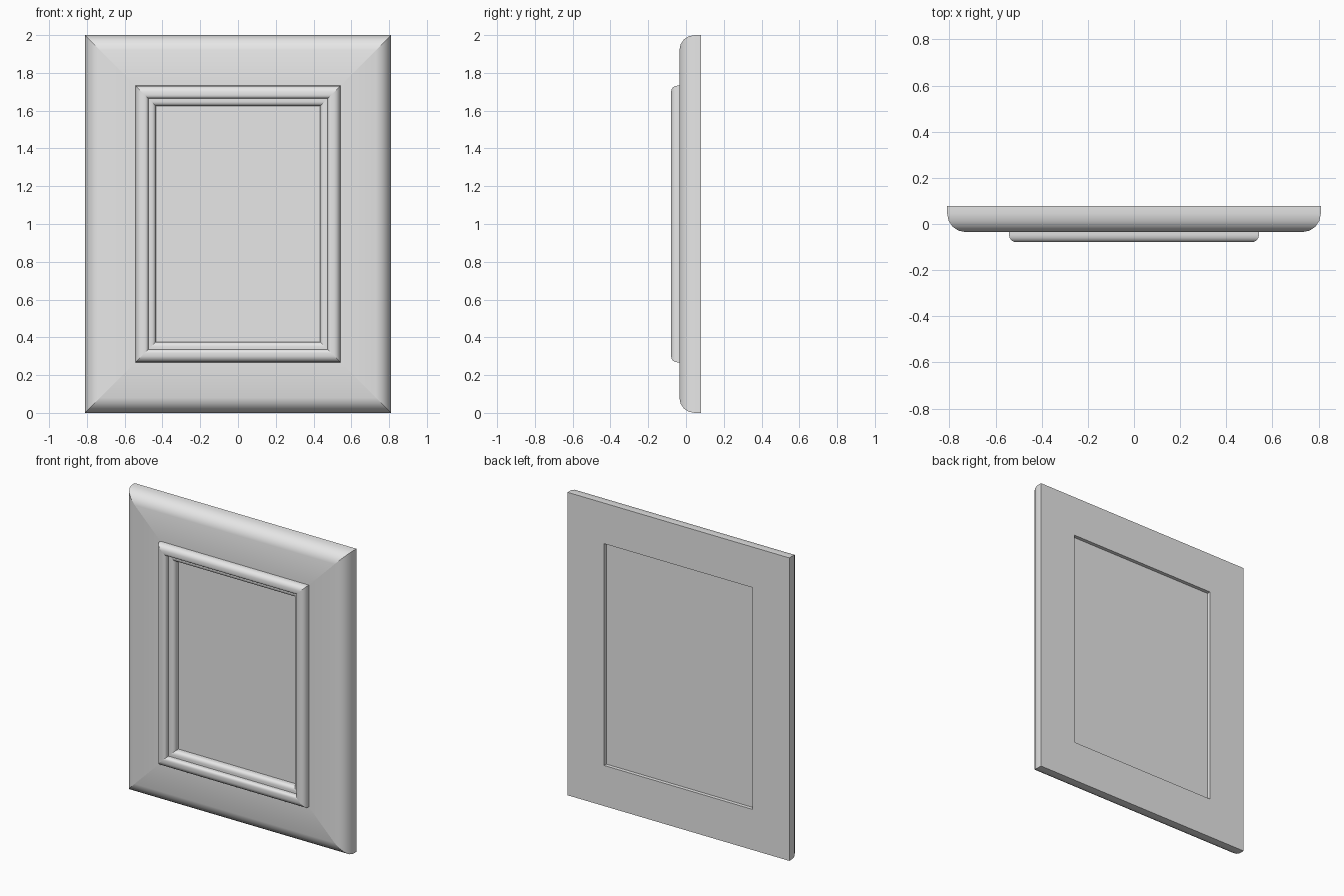
import bpy, bmesh, math

if "Cube" in bpy.data.objects:
    bpy.data.objects.remove(bpy.data.objects["Cube"])

W, H = 0.81, 1.0           # outer half width and half height
CZ = 1.0                   # centre height
BACK = 0.079               # rear plane
PANEL_FRONT, PANEL_BACK = 0.0, 0.055

paint = bpy.data.materials.new("plain light grey")
paint.diffuse_color = (0.8, 0.8, 0.8, 1)
paint.use_nodes = True
paint.node_tree.nodes["Principled BSDF"].inputs["Base Color"].default_value = paint.diffuse_color


def arc(cx, cy, rx, ry, a0, a1, n):
    """Points along an elliptical arc, angles in degrees."""
    return [(cx + rx * math.cos(math.radians(a0 + (a1 - a0) * i / n)),
             cy + ry * math.sin(math.radians(a0 + (a1 - a0) * i / n)))
            for i in range(n + 1)]


def loop_verts(bm, inset, y):
    w, h = W - inset, H - inset
    return [bm.verts.new((sx * w, y, CZ + sz * h))
            for sx, sz in ((-1, -1), (1, -1), (1, 1), (-1, 1))]


def finish(bm, name):
    bmesh.ops.recalc_face_normals(bm, faces=bm.faces)
    me = bpy.data.meshes.new(name)
    bm.to_mesh(me)
    bm.free()
    me.materials.append(paint)
    ob = bpy.data.objects.new(name, me)
    bpy.context.collection.objects.link(ob)
    bpy.ops.object.select_all(action='DESELECT')
    ob.select_set(True)
    bpy.context.view_layer.objects.active = ob
    bpy.ops.object.shade_smooth_by_angle(angle=math.radians(30))
    return ob


def mitred_ring(name, profile):
    """Sweep a closed (inset, y) profile round the rectangle with sharp mitres."""
    bm = bmesh.new()
    rings = [loop_verts(bm, *p) for p in profile]
    for a, b in zip(rings, rings[1:] + rings[:1]):
        for i in range(4):
            j = (i + 1) % 4
            bm.faces.new((a[i], a[j], b[j], b[i]))
        for i in range(4):
            bm.edges.get((a[i], b[i])).smooth = False
    return finish(bm, name)


# wide outer frame with a rounded outer edge
mitred_ring("outer_frame",
            [(0, BACK)] + arc(0.08, 0.045, 0.08, 0.08, 180, 270, 4)
            + [(0.268, -0.035), (0.268, BACK)])

# raised moulding with rounded shoulders
mitred_ring("raised_moulding",
            [(0.268, PANEL_FRONT)] + arc(0.3, -0.047, 0.032, 0.032, 180, 270, 4)
            + arc(0.317, -0.061, 0.018, 0.018, 270, 360, 4)
            + [(0.335, PANEL_FRONT)])

# small inner bead beside the panel
mitred_ring("inner_bead",
            [(0.335, PANEL_FRONT), (0.335, -0.045)]
            + arc(0.35, -0.02, 0.025, 0.025, 270, 360, 4)
            + [(0.375, PANEL_FRONT)])

# flat panel, set slightly back from the rear of the frame
bm = bmesh.new()
front = loop_verts(bm, 0.268, PANEL_FRONT)
back = loop_verts(bm, 0.268, PANEL_BACK)
bm.faces.new(front)
bm.faces.new(back[::-1])
for i in range(4):
    j = (i + 1) % 4
    bm.faces.new((front[i], front[j], back[j], back[i]))
finish(bm, "centre_panel")
